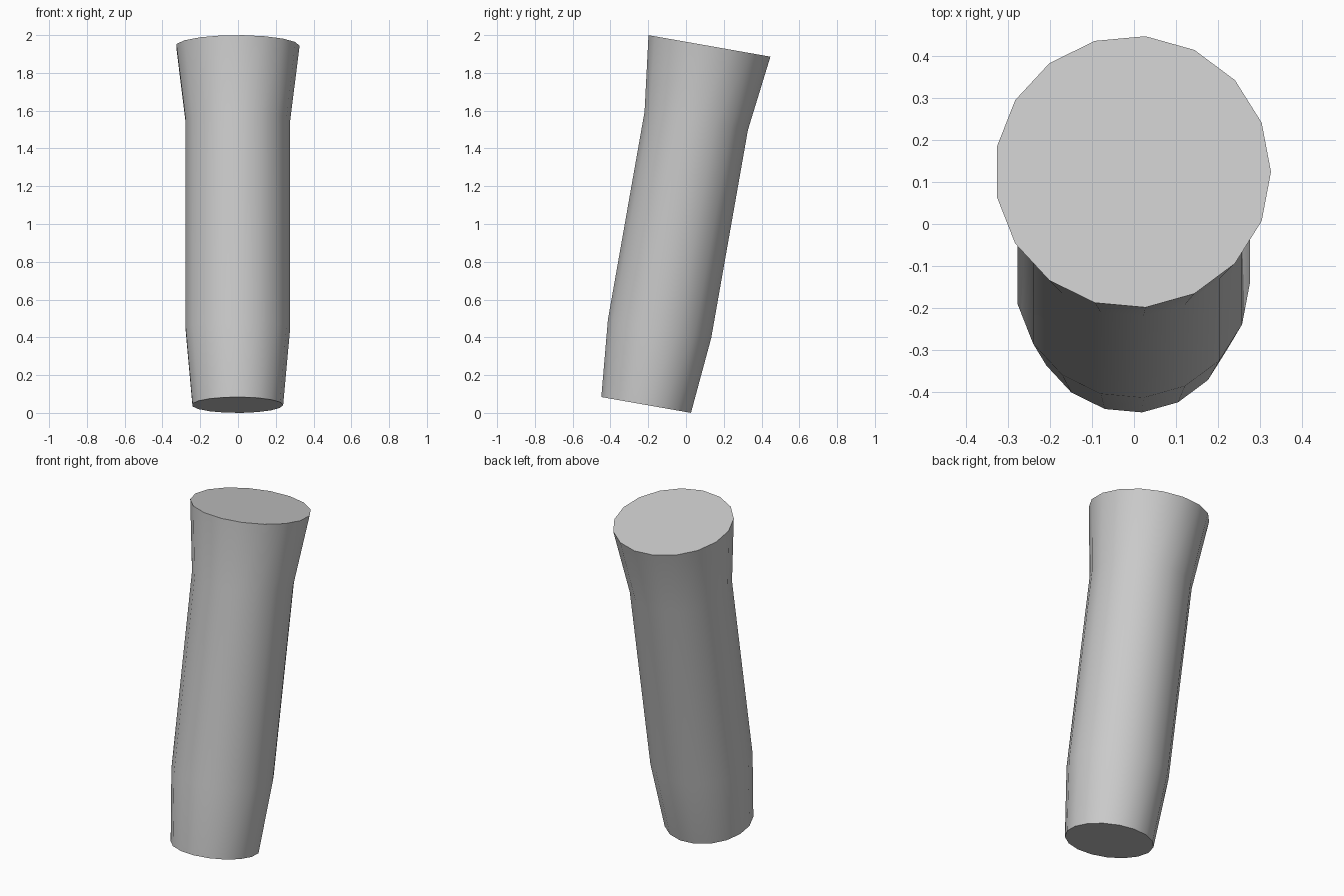
import bpy, bmesh, math
from mathutils import Matrix

if "Cube" in bpy.data.objects:
    bpy.data.objects.remove(bpy.data.objects["Cube"])

SIDES = 17
# Profile along the grip axis: (distance from the base, radius)
PROFILE = [(0.0, 0.242), (0.41, 0.279), (1.527, 0.279), (1.93, 0.329)]

# Handle: stacked rings skinned together and capped
bm = bmesh.new()
rings = []
for h, r in PROFILE:
    angles = [2 * math.pi * i / SIDES for i in range(SIDES)]
    rings.append([bm.verts.new((r * math.cos(a), r * math.sin(a), h)) for a in angles])
for low, high in zip(rings, rings[1:]):
    for i in range(SIDES):
        j = (i + 1) % SIDES
        bm.faces.new((low[i], low[j], high[j], high[i]))
bm.faces.new(rings[0][::-1])
bm.faces.new(rings[-1])

# Lean the handle back 10 degrees and set it on the floor
lean = Matrix.Translation((-0.003, -0.211, 0.042)) @ Matrix.Rotation(math.radians(-10), 4, 'X')
bm.transform(lean)
mesh = bpy.data.meshes.new("handle")
bm.to_mesh(mesh)
bm.free()
handle = bpy.data.objects.new("handle", mesh)
bpy.context.collection.objects.link(handle)

# Smooth sides with sharp cap edges
bpy.context.view_layer.objects.active = handle
handle.select_set(True)
bpy.ops.object.shade_smooth_by_angle(angle=math.radians(30))
